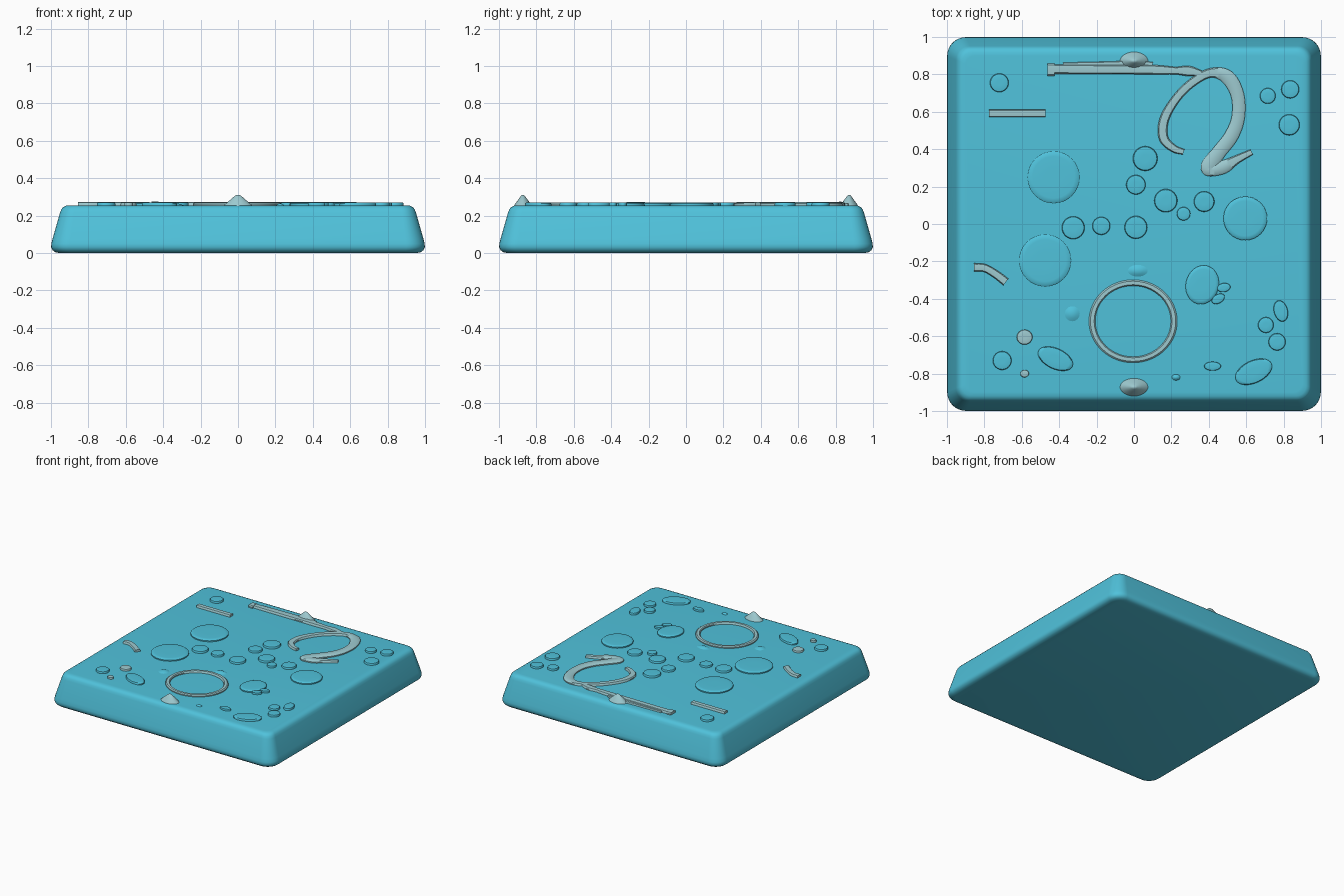
import bpy, bmesh, math
from mathutils import Vector

if "Cube" in bpy.data.objects:
    bpy.data.objects.remove(bpy.data.objects["Cube"])

TOP = 0.255


def material(name, col):
    m = bpy.data.materials.new(name)
    m.diffuse_color = (*col, 1)
    m.use_nodes = True
    m.node_tree.nodes["Principled BSDF"].inputs["Base Color"].default_value = m.diffuse_color
    return m


BLUE = material("water_blue", (0.08, 0.54, 0.71))
GREY = material("pale_grey", (0.34, 0.59, 0.63))


def finish(name, bm, mat, angle=40):
    bmesh.ops.recalc_face_normals(bm, faces=bm.faces)
    me = bpy.data.meshes.new(name)
    bm.to_mesh(me)
    bm.free()
    me.materials.append(mat)
    for p in me.polygons:
        p.use_smooth = True
    me.set_sharp_from_angle(angle=math.radians(angle))
    ob = bpy.data.objects.new(name, me)
    bpy.context.collection.objects.link(ob)
    return ob


def loft(bm, loops, cap_start=True, cap_end=True):
    rings = [[bm.verts.new(p) for p in loop] for loop in loops]
    n = len(rings[0])
    for a, b in zip(rings, rings[1:]):
        for i in range(n):
            j = (i + 1) % n
            bm.faces.new((a[i], a[j], b[j], b[i]))
    if cap_start:
        bm.faces.new(rings[0])
    if cap_end:
        bm.faces.new(rings[-1])


def rounded_square(half, radius, z, seg=8):
    pts = []
    for k in range(4):
        sx, sy = [(1, 1), (-1, 1), (-1, -1), (1, -1)][k]
        for i in range(seg + 1):
            a = math.pi / 2 * (k + i / seg)
            c = half - radius
            pts.append((sx * c + radius * math.cos(a), sy * c + radius * math.sin(a), z))
    return pts


# Slab: tapered sides with softened rims
bm = bmesh.new()
profile = [(0.955, 0.07, 0), (0.978, 0.085, 0.005), (0.992, 0.095, 0.016), (0.999, 0.1, 0.032),
           (0.998, 0.1, 0.05), (0.992, 0.098, 0.075), (0.952, 0.075, 0.215), (0.945, 0.07, 0.233),
           (0.935, 0.065, 0.246), (0.92, 0.055, 0.253), (0.90, 0.05, TOP)]
loft(bm, [rounded_square(h, r, z) for h, r, z in profile])
finish("slab", bm, BLUE, 60)


def mound(name, x, y, rx, ry, mat, rot=0, height=0.016, shape=None, seg=32):
    """Low raised island lofted from an ellipse."""
    bm = bmesh.new()
    shape = shape or [(1.0, -0.4), (1.0, 0.55), (0.94, 0.9), (0.8, 1.0), (0.3, 1.0)]
    c, s = math.cos(math.radians(rot)), math.sin(math.radians(rot))
    loops = []
    for f, h in shape:
        loop = []
        for i in range(seg):
            a = math.tau * i / seg
            u, v = rx * f * math.cos(a), ry * f * math.sin(a)
            loop.append((x + u * c - v * s, y + u * s + v * c, TOP + height * h))
        loops.append(loop)
    loft(bm, loops)
    return finish(name, bm, mat)


# Round islands
for x, y, r in [(-.43, .25, .14), (-.475, -.195, .14), (.595, .03, .117), (.06, .35, .066),
                (.01, .21, .052), (.17, .125, .062), (.265, .055, .036), (.375, .12, .055),
                (.01, -.018, .061), (-.175, -.01, .048), (-.325, -.02, .061), (-.72, .755, .05),
                (.715, .685, .042), (.835, .72, .048), (.83, .53, .056), (.705, -.54, .042),
                (.765, -.63, .046), (-.705, -.73, .05)]:
    mound("round_island", x, y, r, r, BLUE)

# Long islands: x, y, rx, ry, rotation
for x, y, rx, ry, a in [(.785, -.465, .037, .058, 15), (-.42, -.72, .1, .055, -25),
                        (.64, -.79, .105, .06, 25), (.365, -.325, .088, .105, -15),
                        (.42, -.76, .045, .024, 0), (.45, -.4, .038, .024, 30),
                        (.48, -.34, .036, .024, 10)]:
    mound("long_island", x, y, rx, ry, BLUE, a)

# Small soft bumps
soft = [(1.0, -0.2), (0.75, 0.25), (0.5, 0.7), (0.2, 1.0)]
for x, y, rx, ry in [(-.33, -.48, .045, .045), (.02, -.25, .06, .035), (.225, -.82, .025, .018)]:
    mound("soft_bump", x, y, rx, ry, BLUE, 0, 0.01, soft)

# Grey pebbles and the two pointed markers
mound("grey_pebble", -.585, -.605, .042, .04, GREY)
mound("grey_pebble", -.585, -.8, .023, .02, GREY)
peak = [(1.0, -0.1), (0.85, 0.12), (0.5, 0.55), (0.22, 0.9), (0.08, 1.0)]
for sy in (-1, 1):
    mound("pointed_marker", 0, sy * 0.872, .08, .05, GREY, 0, 0.056, peak)

# Ring wall
bm = bmesh.new()
ring = [(.236, TOP - .01), (.236, TOP + .008), (.228, TOP + .015), (.208, TOP + .015),
        (.202, TOP + .008), (.202, TOP - .01)]
loft(bm, [[(-.005 + r * math.cos(math.tau * i / 64), -.52 + .94 * r * math.sin(math.tau * i / 64), z)
           for i in range(64)] for r, z in ring], False, False)
finish("ring_wall", bm, GREY)


def ribbon(name, pts, mat, height=0.018, steps=6):
    """Raised strip through (x, y, width) points, smoothed as a spline."""
    P = [Vector(p) for p in pts]
    P = [2 * P[0] - P[1]] + P + [2 * P[-1] - P[-2]]
    path = []
    for i in range(1, len(P) - 2):
        a, b, c, d = P[i - 1:i + 3]
        for k in range(steps):
            t = k / steps
            path.append(0.5 * (2 * b + (c - a) * t + (2 * a - 5 * b + 4 * c - d) * t * t
                               + (3 * b - a - 3 * c + d) * t ** 3))
    path.append(P[-2])
    section = [(-.5, -.4), (-.5, .5), (-.38, .9), (0, 1), (.38, .9), (.5, .5), (.5, -.4)]
    loops = []
    for i, p in enumerate(path):
        d = path[min(i + 1, len(path) - 1)] - path[max(i - 1, 0)]
        n = Vector((-d.y, d.x)).normalized()
        loops.append([(p.x + n.x * u * p.z, p.y + n.y * u * p.z, TOP + height * h)
                      for u, h in section])
    bm = bmesh.new()
    loft(bm, loops)
    return finish(name, bm, mat)


# Looping ridge
ribbon("looping_ridge", [(.265, .385, .03), (.21, .405, .04), (.158, .46, .05), (.162, .56, .05),
                         (.225, .67, .045), (.31, .755, .045), (.41, .808, .05), (.5, .785, .075),
                         (.553, .69, .07), (.557, .57, .07), (.52, .47, .075), (.455, .385, .075),
                         (.4, .31, .085), (.41, .285, .06), (.48, .305, .07), (.55, .345, .045),
                         (.63, .385, .03)], GREY)

# Straight walls and bent strip
ribbon("back_wall", [(-.44, .828, .05), (-.2, .827, .05), (.1, .825, .05), (.22, .82, .04),
                     (.29, .818, .055), (.36, .805, .03)], GREY)
ribbon("back_wall_end", [(-.462, .825, .065), (-.425, .825, .065)], GREY, 0.02)
ribbon("back_wall_step", [(-.38, .853, .02), (-.1, .855, .03), (0, .86, .035), (.1, .855, .02)], GREY, 0.012)
ribbon("short_wall", [(-.775, .592, .042), (-.473, .592, .042)], GREY)
ribbon("bent_strip", [(-.855, -.232, .045), (-.80, -.235, .042), (-.74, -.268, .042),
                      (-.685, -.31, .045)], GREY)
